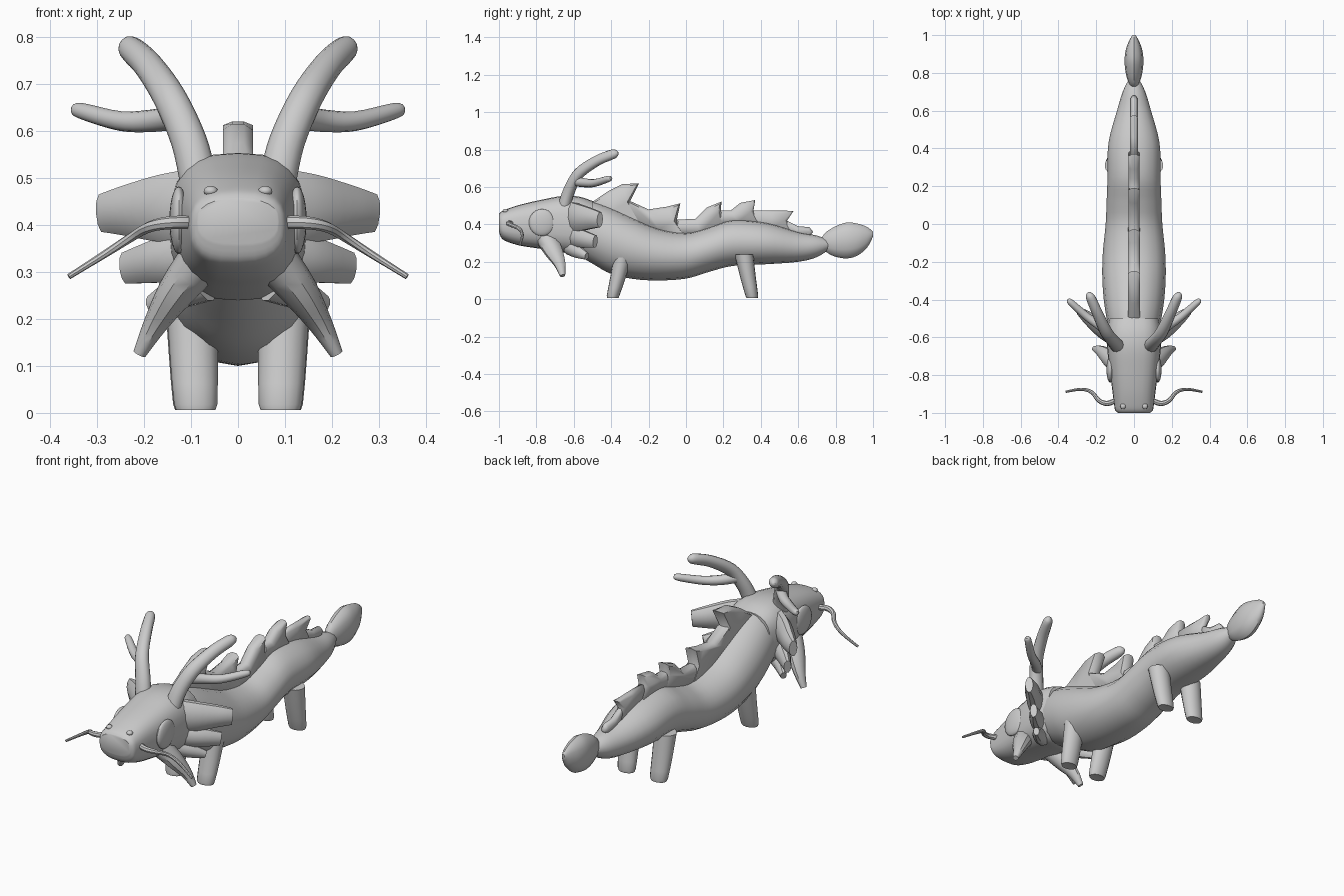
import bpy, bmesh, math
from mathutils import Vector

if "Cube" in bpy.data.objects:
    bpy.data.objects.remove(bpy.data.objects["Cube"])

grey = bpy.data.materials.new("plain grey")
grey.diffuse_color = (0.6, 0.6, 0.6, 1)
grey.use_nodes = True
grey.node_tree.nodes["Principled BSDF"].inputs["Base Color"].default_value = grey.diffuse_color


def finish(name, bm, mirror=False, angle=40):
    bmesh.ops.recalc_face_normals(bm, faces=bm.faces)
    me = bpy.data.meshes.new(name)
    bm.to_mesh(me)
    bm.free()
    me.materials.append(grey)
    ob = bpy.data.objects.new(name, me)
    bpy.context.collection.objects.link(ob)
    if mirror:
        ob.modifiers.new("mirror", 'MIRROR').use_mirror_merge = False
    bpy.ops.object.select_all(action='DESELECT')
    ob.select_set(True)
    bpy.context.view_layer.objects.active = ob
    bpy.ops.object.shade_smooth_by_angle(angle=math.radians(angle))
    return ob


def catmull(pts, n):
    """Smooth list of equal-length vectors, n steps per span."""
    out = []
    for i in range(len(pts) - 1):
        p0, p1, p2 = pts[max(i - 1, 0)], pts[i], pts[i + 1]
        p3 = pts[min(i + 2, len(pts) - 1)]
        for k in range(n):
            t = k / n
            out.append([0.5 * (2 * b + (c - a) * t + (2 * a - 5 * b + 4 * c - d) * t * t
                               + (3 * b - a - 3 * c + d) * t ** 3)
                        for a, b, c, d in zip(p0, p1, p2, p3)])
    return out + [list(pts[-1])]


def sweep(name, stations, sides=12, power=2, steps=4, normal=None, mirror=False, up=(0, 0, 1)):
    """Skin through stations (x, y, z, half width, half height)."""
    rows = catmull(stations, steps)
    cs = [Vector(r[:3]) for r in rows]
    bm = bmesh.new()
    rings = []
    for i, r in enumerate(rows):
        t = Vector(normal) if normal else cs[min(i + 1, len(cs) - 1)] - cs[max(i - 1, 0)]
        t.normalize()
        side = t.cross(Vector(up)).normalized()
        top = side.cross(t)
        ring = []
        for k in range(sides):
            a = 2 * math.pi * k / sides
            c, s = math.cos(a), math.sin(a)
            u = math.copysign(abs(c) ** (2 / power), c) * max(r[3], 0.001)
            v = math.copysign(abs(s) ** (2 / power), s) * max(r[4], 0.001)
            ring.append(bm.verts.new(cs[i] + side * u + top * v))
        rings.append(ring)
    for a, b in zip(rings, rings[1:]):
        for k in range(sides):
            m = (k + 1) % sides
            bm.faces.new((a[k], a[m], b[m], b[k]))
    bm.faces.new(rings[0])
    bm.faces.new(rings[-1])
    return finish(name, bm, mirror)


def ball(name, centre, radii, mirror=False):
    bm = bmesh.new()
    bmesh.ops.create_uvsphere(bm, u_segments=20, v_segments=12, radius=1)
    for v in bm.verts:
        v.co = Vector(centre) + Vector(a * b for a, b in zip(v.co, radii))
    return finish(name, bm, mirror)


def along_y(rows):
    """(y, bottom, top, half width) to stations."""
    return [(0, y, (b + t) / 2, w, (t - b) / 2) for y, b, t, w in rows]


# Wavy body
sweep("body", along_y([
    (-.60, .25, .54, .125), (-.50, .19, .525, .145), (-.40, .135, .49, .16),
    (-.28, .108, .435, .168), (-.15, .10, .38, .165), (0, .11, .357, .15),
    (.12, .145, .385, .145), (.25, .178, .425, .14), (.43, .187, .41, .135),
    (.60, .20, .36, .09), (.70, .225, .34, .06), (.77, .27, .315, .025)]),
    sides=16, normal=(0, 1, 0))

# Boxy rounded head
sweep("head", along_y([
    (-1.0, .36, .455, .085), (-.985, .325, .47, .10), (-.95, .305, .485, .106),
    (-.88, .285, .507, .115), (-.78, .27, .53, .128), (-.66, .25, .552, .142),
    (-.57, .24, .548, .145), (-.50, .27, .525, .13)]),
    sides=24, power=2.7, normal=(0, 1, 0))

# Flat oval tail tuft
sweep("tail_tuft", along_y([
    (.715, .29, .305, .008), (.74, .26, .35, .025), (.79, .23, .385, .042),
    (.86, .218, .41, .05), (.92, .235, .403, .044), (.97, .278, .385, .026),
    (1.0, .335, .36, .008)]), sides=12, normal=(0, 1, 0))

# Legs, tapering to rounded feet
for name, x, y0, y1 in (("front_leg", .09, -.335, -.39), ("hind_leg", .092, .31, .352)):
    sweep(name, [(x + .008, y0, .24, .055, .05), (x + .004, (y0 + y1) / 2, .12, .051, .042),
                 (x, y1, .018, .046, .034), (x, y1, .006, .038, .027)],
          sides=16, steps=2, mirror=True, normal=(0, 0, -1), up=(0, 1, 0))

# Horns with a side branch
sweep("horn", [(.085, -.65, .50, .04, .034), (.105, -.625, .58, .038, .032),
               (.145, -.575, .67, .035, .03), (.19, -.48, .738, .031, .027),
               (.225, -.40, .772, .028, .025), (.238, -.375, .779, .021, .019),
               (.245, -.364, .782, .006, .006)], mirror=True, up=(0, 1, 0))
sweep("horn_branch", [(.13, -.59, .63, .026, .026), (.18, -.54, .622, .024, .024),
                      (.25, -.49, .621, .021, .021), (.335, -.415, .643, .017, .017),
                      (.352, -.402, .647, .007, .007)], mirror=True)

# Whiskers
sweep("whisker", [(.09, -.93, .405, .014, .014), (.14, -.95, .405, .014, .014),
                  (.185, -.935, .397, .012, .012), (.225, -.89, .375, .010, .010),
                  (.28, -.875, .34, .008, .008), (.36, -.888, .29, .006, .006)],
      sides=8, mirror=True)

# Mane lobes fanning back from the cheeks
for i, rows in enumerate((
        [(.08, -.62, .44, .04, .085), (.16, -.57, .435, .04, .075),
         (.24, -.50, .43, .034, .055), (.29, -.46, .425, .02, .042)],
        [(.08, -.61, .34, .04, .06), (.16, -.56, .325, .035, .05),
         (.24, -.485, .308, .018, .035)],
        [(.07, -.62, .28, .04, .045), (.13, -.58, .255, .03, .036),
         (.185, -.53, .23, .015, .02)])):
    sweep("mane_lobe_%d" % (i + 1), rows, sides=10, mirror=True)

# Jaw spikes pointing down and out
sweep("jaw_spike", [(.075, -.75, .33, .05, .055), (.13, -.71, .26, .04, .05),
                    (.175, -.675, .19, .026, .032), (.21, -.66, .125, .014, .015)],
      sides=10, mirror=True, up=(0, 1, 0))

# Domed eyes and nostril bumps
ball("eye", (.126, -.77, .41), (.02, .07, .072), True)
ball("nostril", (.058, -.965, .472), (.015, .015, .011), True)

# Ridge of back-swept fins: (y, z) outlines and half thickness
fins = (
    ([(-.53, .50), (-.42, .575), (-.34, .615), (-.25, .62), (-.30, .52), (-.24, .40), (-.40, .46)], .032),
    ([(-.33, .42), (-.31, .53), (-.20, .48), (-.10, .495), (-.03, .513), (-.05, .42), (0, .33), (-.15, .36)], .032),
    ([(-.07, .34), (-.05, .425), (.05, .43), (.11, .49), (.19, .522), (.185, .46), (.21, .39), (.08, .34)], .03),
    ([(.17, .39), (.18, .475), (.24, .475), (.29, .515), (.37, .53), (.36, .47), (.40, .39), (.28, .40)], .028),
    ([(.34, .39), (.36, .475), (.46, .475), (.575, .472), (.54, .42), (.57, .35), (.45, .37)], .02),
    ([(.52, .36), (.54, .42), (.60, .39), (.66, .385), (.68, .36), (.66, .335), (.58, .34)], .018))
for i, (outline, w) in enumerate(fins):
    bm = bmesh.new()
    rims = [[bm.verts.new((s * w * .4, y, z)) for y, z in outline] for s in (-1, 1)]
    n = len(outline)
    for k in range(n):
        m = (k + 1) % n
        bm.faces.new((rims[0][k], rims[0][m], rims[1][m], rims[1][k]))
    caps = [bm.faces.new(rims[0][::-1]), bm.faces.new(rims[1])]
    bmesh.ops.recalc_face_normals(bm, faces=bm.faces)
    bmesh.ops.inset_individual(bm, faces=caps, thickness=.014, depth=w * .6)
    finish("back_fin_%d" % (i + 1), bm, angle=60)
